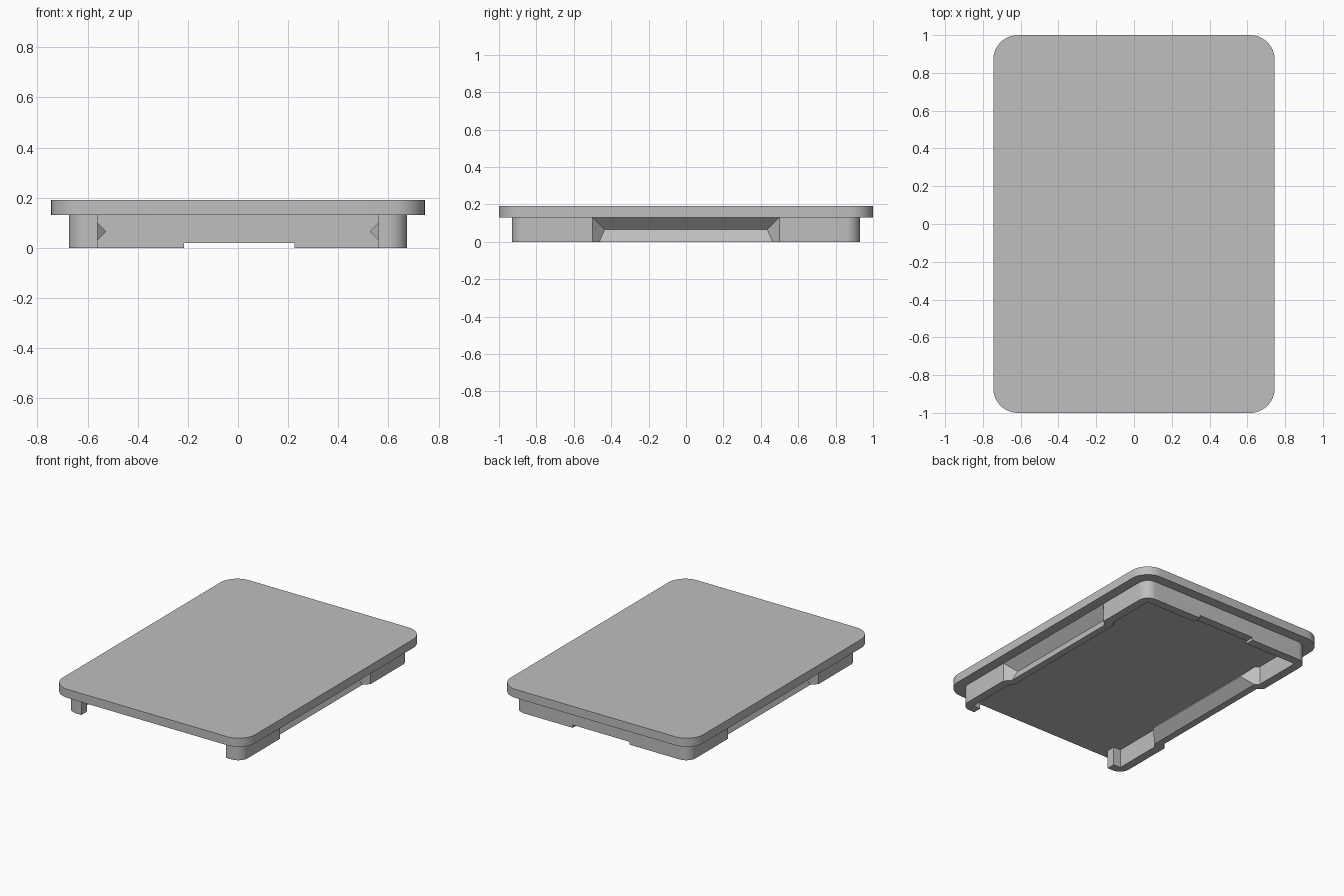
import bpy, bmesh, math
from mathutils import Vector

old = bpy.data.objects.get("Cube")
if old:
    bpy.data.objects.remove(old, do_unlink=True)

GREY = (0.52, 0.52, 0.52, 1)
mat = bpy.data.materials.new("plain grey")
mat.use_nodes = True
mat.diffuse_color = GREY
mat.node_tree.nodes["Principled BSDF"].inputs["Base Color"].default_value = GREY


def finish(name, bm):
    bmesh.ops.recalc_face_normals(bm, faces=bm.faces)
    mesh = bpy.data.meshes.new(name)
    bm.to_mesh(mesh)
    bm.free()
    mesh.materials.append(mat)
    obj = bpy.data.objects.new(name, mesh)
    bpy.context.collection.objects.link(obj)
    return obj


def rounded_slab(name, hx, hy, z0, z1, radius, steps=12):
    bm = bmesh.new()
    ring = []
    for q, (sx, sy) in enumerate([(1, 1), (-1, 1), (-1, -1), (1, -1)]):
        for i in range(steps + 1):
            a = math.pi / 2 * (q + i / steps)
            ring.append(bm.verts.new((sx * (hx - radius) + radius * math.cos(a),
                                      sy * (hy - radius) + radius * math.sin(a), z0)))
    face = bm.faces.new(ring)
    side = bmesh.ops.extrude_face_region(bm, geom=[face])
    bmesh.ops.translate(bm, vec=(0, 0, z1 - z0),
                        verts=[g for g in side["geom"] if isinstance(g, bmesh.types.BMVert)])
    return finish(name, bm)


def hull(name, points):
    bm = bmesh.new()
    for p in points:
        bm.verts.new(p)
    bmesh.ops.convex_hull(bm, input=bm.verts)
    bmesh.ops.dissolve_limit(bm, angle_limit=0.01, verts=bm.verts, edges=bm.edges)
    return finish(name, bm)


def box(name, x0, x1, y0, y1, z0, z1):
    return hull(name, [(x, y, z) for x in (x0, x1) for y in (y0, y1) for z in (z0, z1)])


def combine(target, tool, operation):
    mod = target.modifiers.new(operation, 'BOOLEAN')
    mod.object, mod.operation, mod.solver = tool, operation, 'EXACT'
    bpy.context.view_layer.objects.active = target
    bpy.ops.object.modifier_apply(modifier=mod.name)
    bpy.data.objects.remove(tool, do_unlink=True)


def both_ends(side, section):
    return [(side * x, s * y, z) for s in (1, -1) for x, y, z in section]


# Top plate
plate = rounded_slab("top_plate", 0.745, 1.0, 0.13, 0.19, 0.13)

# Rim wall, hollow, open at the front between two short returns
WALL, HX, HY = 0.06, 0.675, 0.93
rim = rounded_slab("rim_wall", HX, HY, 0, 0.14, 0.075)
combine(rim, box("cavity", WALL - HX, HX - WALL, WALL - HY, HY - WALL, -0.1, 0.2), 'DIFFERENCE')
combine(rim, box("front_gap", -0.56, 0.56, -1.1, -0.8, -0.1, 0.2), 'DIFFERENCE')
combine(rim, box("back_notch", -0.215, 0.225, 0.8, 1.1, -0.1, 0.02), 'DIFFERENCE')

# Finger grips: a ridge on the inside and a matching groove outside
for side in (1, -1):
    ridge = [(0.525, 0.435, 0.065)]
    ridge += [(x, y, z) for x, y in ((0.59, 0.5), (0.64, 0.55)) for z in (0, 0.13)]
    combine(rim, hull("grip_ridge", both_ends(side, ridge)), 'UNION')
    groove = [(0.61, 0.435, 0.065), (0.66, 0.485, 0.015), (0.66, 0.485, -0.05),
              (0.70, 0.525, -0.05), (0.685, 0.51, 0.14), (0.70, 0.525, 0.14)]
    combine(rim, hull("grip_groove", both_ends(side, groove)), 'DIFFERENCE')

# Soft corners, crisp edges
for obj in (plate, rim):
    bpy.ops.object.select_all(action='DESELECT')
    obj.select_set(True)
    bpy.context.view_layer.objects.active = obj
    bpy.ops.object.shade_smooth_by_angle(angle=math.radians(25))
